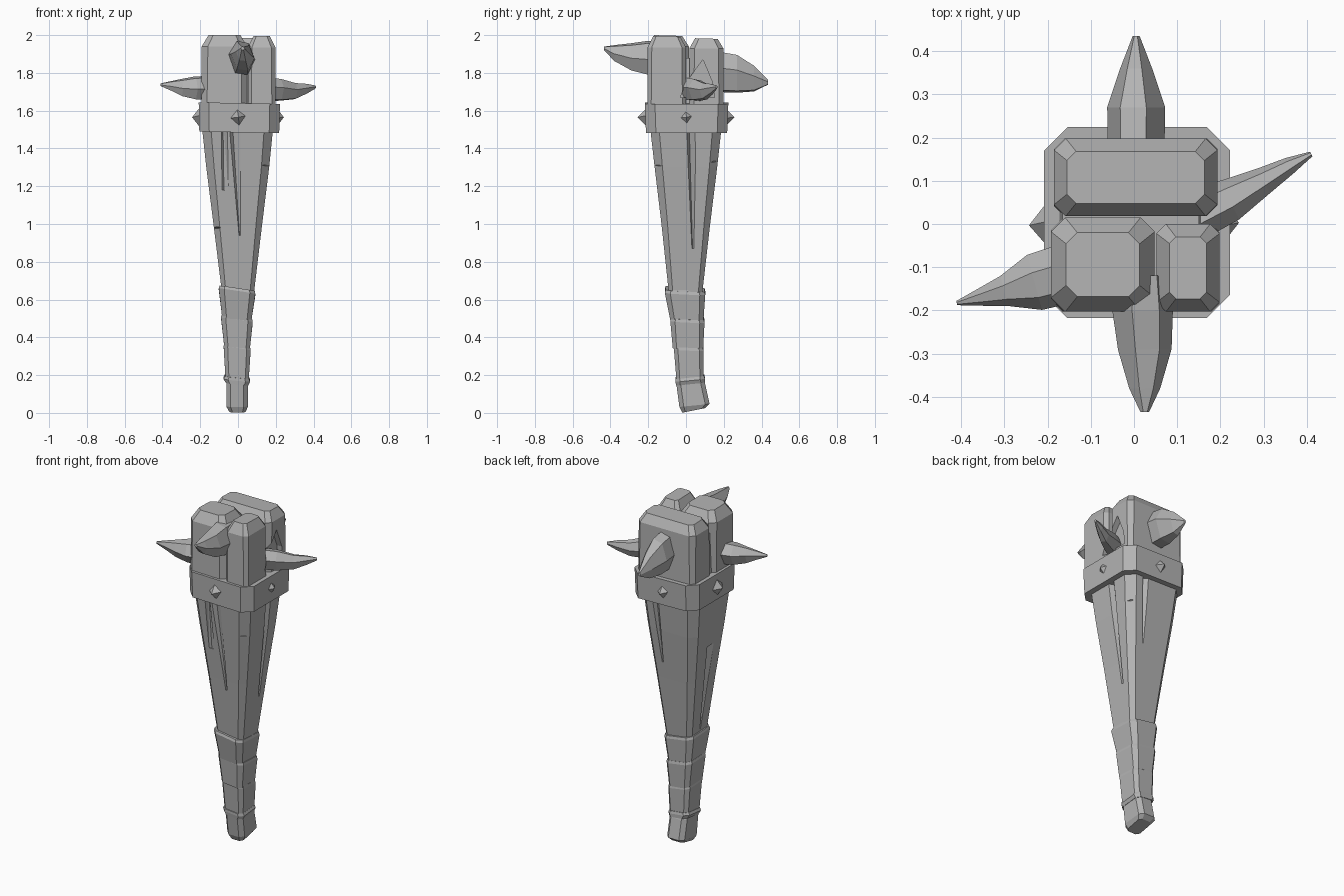
import bpy, bmesh
from math import pi
from mathutils import Matrix, Vector

cube = bpy.data.objects.get("Cube")
if cube:
    bpy.data.objects.remove(cube)

grey = bpy.data.materials.new("plain grey")
grey.use_nodes = True
GREY = (0.45, 0.45, 0.45, 1)
grey.diffuse_color = GREY
grey.node_tree.nodes["Principled BSDF"].inputs["Base Color"].default_value = GREY


def finish(name, bm):
    bmesh.ops.recalc_face_normals(bm, faces=bm.faces[:])
    mesh = bpy.data.meshes.new(name)
    bm.to_mesh(mesh)
    bm.free()
    mesh.materials.append(grey)
    ob = bpy.data.objects.new(name, mesh)
    bpy.context.collection.objects.link(ob)
    return ob


def skin(name, rings):
    """Join rings of points into a closed, flat-faced solid."""
    bm = bmesh.new()
    loops = [[bm.verts.new(p) for p in ring] for ring in rings]
    n = len(loops[0])
    for a, b in zip(loops, loops[1:]):
        for i in range(n):
            j = (i + 1) % n
            bm.faces.new((a[i], a[j], b[j], b[i]))
    bm.faces.new(loops[0][::-1])
    bm.faces.new(loops[-1])
    return finish(name, bm)


def ring(z, x0, x1, y0, y1, cut=0.25, tilt_x=0, tilt_y=0):
    """Square outline with clipped corners, optionally slanted."""
    c = cut * min(x1 - x0, y1 - y0) / 2
    pts = [(x0 + c, y0), (x1 - c, y0), (x1, y0 + c), (x1, y1 - c),
           (x1 - c, y1), (x0 + c, y1), (x0, y1 - c), (x0, y0 + c)]
    return [(x, y, z + tilt_x * x + tilt_y * y) for x, y in pts]


def hull(name, pts):
    bm = bmesh.new()
    for p in pts:
        bm.verts.new(p)
    out = bmesh.ops.convex_hull(bm, input=bm.verts[:])
    loose = [v for v in out["geom_interior"] if isinstance(v, bmesh.types.BMVert)]
    bmesh.ops.delete(bm, geom=loose, context="VERTS")
    return finish(name, bm)


def carve(target, cutter):
    cutter.hide_render = True
    cutter.hide_viewport = True
    cutter.display_type = "WIRE"
    mod = target.modifiers.new("carve", "BOOLEAN")
    mod.operation = "DIFFERENCE"
    mod.solver = "EXACT"
    mod.object = cutter


def half(z):
    return 0.087 + (z - 0.62) * 0.118


def turned(side, pts):
    """Turn points from the front face to another side."""
    m = Matrix.Rotation(side * pi / 2, 3, "Z")
    return [m @ Vector(p) for p in pts]


def groove(target, side, u0, u1, top, tip0, tip1, bottom, depth):
    pts = []
    for z, a, b, d in ((top, u0, u1, depth), (bottom, tip0, tip1, depth * 0.4)):
        h = half(z)
        pts += [(a, -h - 0.03, z), (b, -h - 0.03, z), (a, -h, z), (b, -h, z),
                (a * 0.7 + b * 0.3, -h + d, z)]
    carve(target, hull("groove_cutter", turned(side, pts)))


def nick(target, sx, sy, z, size, depth):
    """Wedge chopped out of a corner edge."""
    h = half(z)
    a, b = h + 0.05, h - depth
    pts = [(sx * x, sy * y, z + dz) for x, y, dz in (
        (a, b - depth, -size * 0.2), (b - depth, a, size * 0.1),
        (a, a, size), (a, a, -size), (b, b, 0))]
    carve(target, hull("nick_cutter", pts))


# tapered wooden shaft
shaft = skin("shaft", [
    ring(0.58, -0.078, 0.078, -0.085, 0.08),
    ring(1.0, -0.13, 0.128, -0.13, 0.128),
    ring(1.3, -0.168, 0.165, -0.166, 0.165),
    ring(1.6, -0.2, 0.195, -0.2, 0.198)])
groove(shaft, 0, -0.09, -0.055, 1.55, -0.085, -0.05, 1.18, 0.03)
groove(shaft, 0, -0.05, 0.015, 1.55, 0.005, 0.015, 0.94, 0.025)
groove(shaft, 1, 0.0, 0.055, 1.55, 0.03, 0.045, 0.87, 0.035)
groove(shaft, 2, -0.1, -0.05, 1.55, -0.06, -0.05, 1.1, 0.03)
groove(shaft, 3, -0.02, 0.04, 1.2, 0.0, 0.01, 0.68, 0.025)
nick(shaft, 1, -1, 1.31, 0.03, 0.03)
nick(shaft, -1, -1, 0.98, 0.035, 0.03)
nick(shaft, 1, 1, 1.33, 0.06, 0.03)

# grip wrapped in four overlapping bands
skin("grip_end", [
    ring(0.005, -0.045, 0.04, -0.02, 0.1, 0.4, 0, 0.2),
    ring(0.035, -0.062, 0.053, -0.035, 0.125, 0.4, 0, 0.1),
    ring(0.16, -0.062, 0.053, -0.052, 0.1, 0.4),
    ring(0.2, -0.055, 0.05, -0.05, 0.085, 0.4)])
skin("grip_ridge", [
    ring(0.155, -0.064, 0.055, -0.053, 0.1, 0.35, -0.1, 0.1),
    ring(0.175, -0.077, 0.064, -0.056, 0.1, 0.35, -0.1, 0.1),
    ring(0.19, -0.07, 0.058, -0.056, 0.096, 0.35, -0.1, 0.1)])
for i, (z0, z1, low, high) in enumerate((
        (0.17, 0.355, (-0.066, 0.056, -0.05, 0.092), (-0.076, 0.067, -0.064, 0.093)),
        (0.345, 0.505, (-0.073, 0.063, -0.07, 0.091), (-0.09, 0.078, -0.083, 0.098)),
        (0.49, 0.655, (-0.083, 0.07, -0.082, 0.092), (-0.102, 0.092, -0.112, 0.102)))):
    skin(f"grip_wrap_{i + 1}", [
        ring(z0, *low, 0.3, -0.1), ring(z1 - 0.015, *high, 0.3, -0.15, -0.05),
        ring(z1, *[v * 0.96 for v in high], 0.3, -0.15, -0.05)])

# torn flap at the top of the grip
hull("wrap_flap", [(0.05, -0.1, 0.63), (0.09, -0.08, 0.62), (0.09, 0.06, 0.62),
                   (0.082, -0.06, 0.69), (0.06, -0.05, 0.66)])

# split head: core and three chunky lobes
skin("head_core", [ring(1.58, -0.175, 0.165, -0.18, 0.18),
                   ring(1.88, -0.165, 0.15, -0.16, 0.16)])


def lobe(name, x0, x1, y0, y1, top, inset, tilt):
    return skin(name, [
        ring(1.58, x0, x1, y0, y1, 0.25),
        ring(top - 0.055, x0, x1, y0, y1, 0.3),
        ring(top, x0 + inset, x1 - inset, y0 + inset, y1 - inset, 0.35, 0, tilt)])


rear = lobe("head_rear_lobe", -0.185, 0.193, 0.018, 0.198, 1.985, 0.03, -0.03)
lobe("head_right_lobe", -0.192, 0.048, -0.203, 0.015, 1.995, 0.035, -0.03)
front_left = lobe("head_left_lobe", 0.052, 0.198, -0.203, 0.0, 1.99, 0.03, -0.03)
hollow = hull("hollow_cutter", [(x, y, z) for x in (0.16, 0.26) for y, z in (
    (-0.03, 1.67), (0.15, 1.67), (0.14, 1.75), (0.09, 1.87), (0.0, 1.75))])
carve(rear, hollow)
carve(front_left, hollow)

# belt around the head with four pyramid studs
skin("belt", [ring(1.485, -0.205, 0.218, -0.212, 0.218, 0.25, -0.02),
              ring(1.64, -0.208, 0.222, -0.218, 0.224, 0.25, -0.02)])
for side, name in enumerate(("front", "left", "back", "right")):
    r = 0.052
    base = [(r, 0.2), (0.008, 0.2), (-r, 0.2), (0.0, 0.2)]
    pts = [(-r, -0.2, 1.56), (r, -0.2, 1.575), (-0.006, -0.2, 1.62),
           (0.006, -0.2, 1.51), (0.003, -0.258 if side % 2 == 0 else -0.243, 1.565)]
    hull(name + "_stud", turned(side, pts))


def spike(name, stations):
    """Six-sided horn; each station is centre, half width, half height."""
    path = [Vector(s[0]) for s in stations]
    flow = path[-1] - path[0]
    across = Vector((-flow.y, flow.x, 0)).normalized()
    shape = ((1, -0.1), (0.55, 0.85), (-0.35, 1), (-1, 0.2), (-0.5, -0.9), (0.45, -1))
    return skin(name, [[c + across * (u * w) + Vector((0, 0, v * h)) for u, v in shape]
                       for c, (_, w, h) in zip(path, stations)])


# horns on all four sides
spike("front_spike", [((0.02, -0.12, 1.88), 0.06, 0.085), ((0.02, -0.2, 1.88), 0.07, 0.09),
                      ((0.025, -0.29, 1.885), 0.062, 0.072),
                      ((0.025, -0.38, 1.905), 0.036, 0.042), ((0.025, -0.435, 1.93), 0.01, 0.009)])
spike("back_spike", [((0.005, 0.13, 1.81), 0.065, 0.11), ((0.005, 0.27, 1.795), 0.067, 0.1),
                     ((0.005, 0.36, 1.77), 0.037, 0.068), ((0.005, 0.435, 1.75), 0.008, 0.012)])
spike("left_spike", [((0.13, 0.01, 1.715), 0.055, 0.06), ((0.22, 0.055, 1.71), 0.05, 0.058),
                     ((0.3, 0.1, 1.703), 0.032, 0.043), ((0.36, 0.135, 1.715), 0.02, 0.027),
                     ((0.41, 0.162, 1.725), 0.006, 0.008)])
spike("right_spike", [((-0.14, -0.11, 1.72), 0.07, 0.065), ((-0.23, -0.135, 1.72), 0.066, 0.06),
                      ((-0.3, -0.155, 1.722), 0.036, 0.045), ((-0.35, -0.168, 1.73), 0.022, 0.027),
                      ((-0.41, -0.183, 1.737), 0.005, 0.007)])
